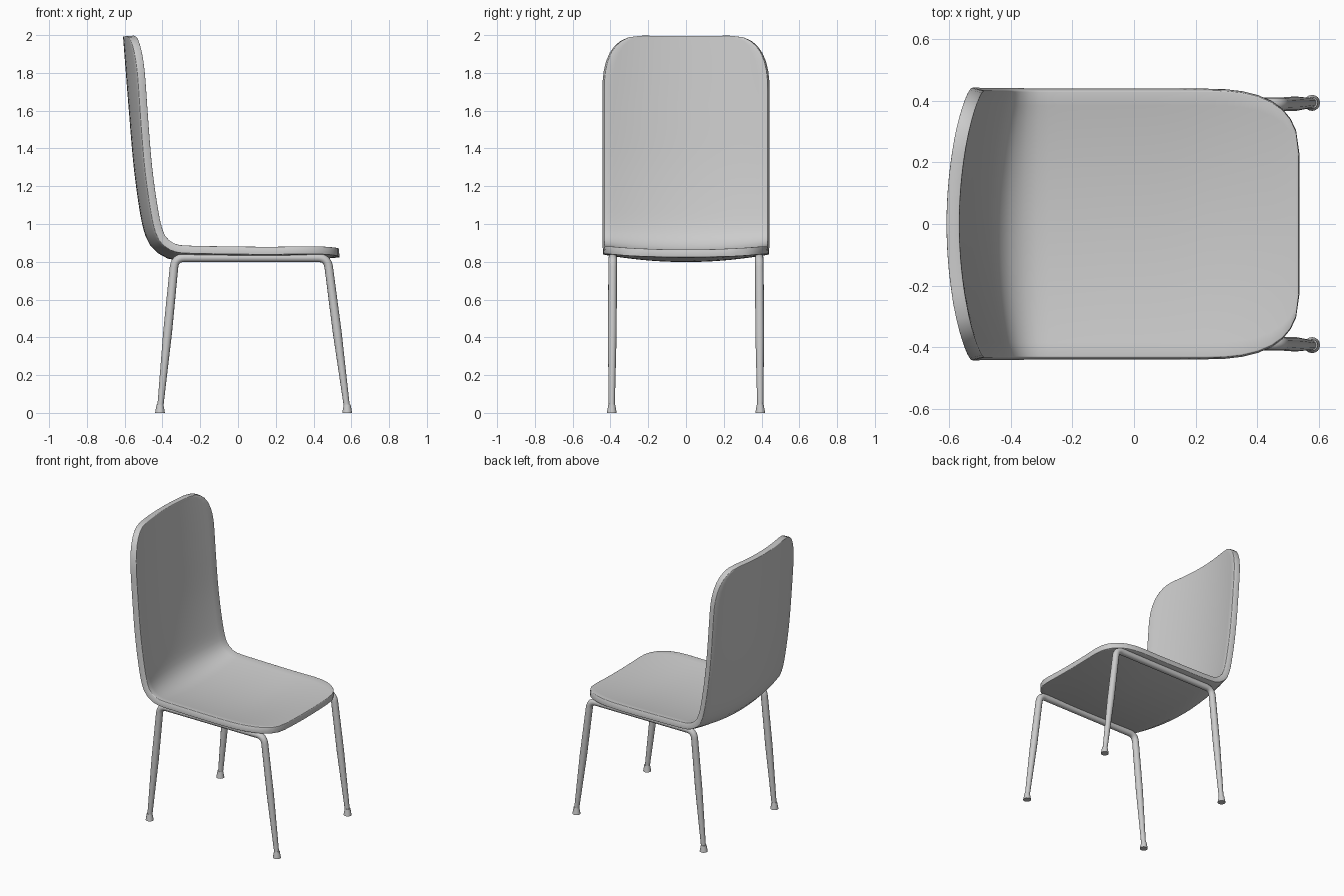
import bpy, bmesh, math
from mathutils import Vector

if "Cube" in bpy.data.objects:
    bpy.data.objects.remove(bpy.data.objects["Cube"])


def smooth(obj, angle):
    bpy.ops.object.select_all(action='DESELECT')
    obj.select_set(True)
    bpy.context.view_layer.objects.active = obj
    bpy.ops.object.shade_smooth_by_angle(angle=math.radians(angle))


def catmull(pts, steps):
    p = [2 * pts[0] - pts[1]] + pts + [2 * pts[-1] - pts[-2]]
    out = []
    for i in range(1, len(p) - 2):
        a, b, c, d = p[i - 1:i + 3]
        for k in range(steps):
            t = k / steps
            out.append(0.5 * (2 * b + (c - a) * t + (2 * a - 5 * b + 4 * c - d) * t * t
                              + (3 * b - a - 3 * c + d) * t ** 3))
    return out + [pts[-1]]


# Shell: side-edge profile from seat front to backrest top (x, z, sag at centre)
profile = [Vector(p) for p in (
    (0.535, 0.883, 0.018), (0.45, 0.886, 0.028), (0.2, 0.880, 0.038), (-0.05, 0.882, 0.040),
    (-0.26, 0.886, 0.040), (-0.325, 0.893, 0.044), (-0.368, 0.918, 0.050), (-0.397, 0.965, 0.055),
    (-0.423, 1.08, 0.056), (-0.455, 1.315, 0.056), (-0.480, 1.63, 0.058), (-0.503, 2.0, 0.064))]
dense = catmull(profile, 16)
dist = [0.0]
for a, b in zip(dense, dense[1:]):
    dist.append(dist[-1] + (b - a).length)
total = dist[-1]


def at(s):
    for i in range(len(dense) - 1):
        if s <= dist[i + 1] or i == len(dense) - 2:
            f = (s - dist[i]) / (dist[i + 1] - dist[i])
            return dense[i].lerp(dense[i + 1], f), (dense[i + 1] - dense[i])


def half_width(s):
    t = min(1.0, min(s, total - s) / 0.3)
    return 0.23 + 0.203 * (1 - (1 - max(t, 0)) ** 2.5) ** 0.4


ends = [0.3 * t for t in (0, 0.03, 0.09, 0.18, 0.3, 0.45, 0.62, 0.8)]
n_mid = 44
rows = (ends + [0.3 + (total - 0.6) * i / n_mid for i in range(n_mid + 1)]
        + [total - e for e in reversed(ends)])
COLS = 18
bm = bmesh.new()
grid = []
for s in rows:
    p, tan = at(s)
    out = Vector((tan.y, -tan.x)).normalized()      # turned to point down / backward
    if out.y > 0 or out.x > 0.3:
        out = -out
    w = half_width(s)
    line = []
    for j in range(COLS + 1):
        y = w * (2 * j / COLS - 1)
        d = p.z * (1 - (y / 0.433) ** 2)
        line.append(bm.verts.new((p.x + out.x * d, y, p.y + out.y * d)))
    grid.append(line)
for r0, r1 in zip(grid, grid[1:]):
    for j in range(COLS):
        bm.faces.new((r0[j], r0[j + 1], r1[j + 1], r1[j]))
bm.normal_update()
bm.faces.ensure_lookup_table()
if bm.faces[COLS * 20].normal.z < 0:
    bmesh.ops.reverse_faces(bm, faces=bm.faces[:])
mesh = bpy.data.meshes.new("seat_shell")
bm.to_mesh(mesh)
bm.free()
shell = bpy.data.objects.new("seat_shell", mesh)
bpy.context.collection.objects.link(shell)
sol = shell.modifiers.new("thickness", 'SOLIDIFY')
sol.thickness = 0.042
sol.offset = -1
bev = shell.modifiers.new("rounded_rim", 'BEVEL')
bev.width = 0.008
bev.segments = 2
bev.limit_method = 'ANGLE'
bev.angle_limit = math.radians(50)
smooth(shell, 50)


# Leg frames: one bent tube per side, tapering toward the feet
def fillet(a, corner, b, r, n=6):
    p0 = corner + (a - corner).normalized() * r
    p1 = corner + (b - corner).normalized() * r
    return [p0.lerp(corner, i / n).lerp(corner.lerp(p1, i / n), i / n) for i in range(n + 1)]


def leg_frame(name, side):
    foot_b, foot_f = Vector((-0.411, 0.393 * side, 0.035)), Vector((0.576, 0.393 * side, 0.035))
    top_b, top_f = Vector((-0.334, 0.388 * side, 0.821)), Vector((0.474, 0.388 * side, 0.821))
    pts = [(foot_b, 0.016), (foot_b.lerp(top_b, 0.5), 0.0235)]
    pts += [(p, 0.0225) for p in fillet(foot_b, top_b, top_f, 0.05)]
    pts += [(p, 0.0225) for p in fillet(top_b, top_f, foot_f, 0.05)]
    pts += [(foot_f.lerp(top_f, 0.5), 0.0235), (foot_f, 0.016)]
    cu = bpy.data.curves.new(name, 'CURVE')
    cu.dimensions = '3D'
    cu.bevel_depth = 1.0
    cu.bevel_resolution = 4
    cu.use_fill_caps = True
    sp = cu.splines.new('POLY')
    sp.points.add(len(pts) - 1)
    for q, (p, r) in zip(sp.points, pts):
        q.co = (*p, 1)
        q.radius = r
    obj = bpy.data.objects.new(name, cu)
    bpy.context.collection.objects.link(obj)
    bpy.ops.object.select_all(action='DESELECT')
    obj.select_set(True)
    bpy.context.view_layer.objects.active = obj
    bpy.ops.object.convert(target='MESH')
    smooth(bpy.context.object, 40)


# Flared foot caps
def foot(name, x, y):
    bpy.ops.mesh.primitive_cone_add(vertices=16, radius1=0.026, radius2=0.018, depth=0.045,
                                    location=(x, y, 0.0225))
    bpy.context.object.name = name
    smooth(bpy.context.object, 40)


for label, side in (("left", 1), ("right", -1)):
    leg_frame(f"{label}_leg_frame", side)
    foot(f"{label}_front_foot", 0.578, 0.393 * side)
    foot(f"{label}_back_foot", -0.413, 0.393 * side)
